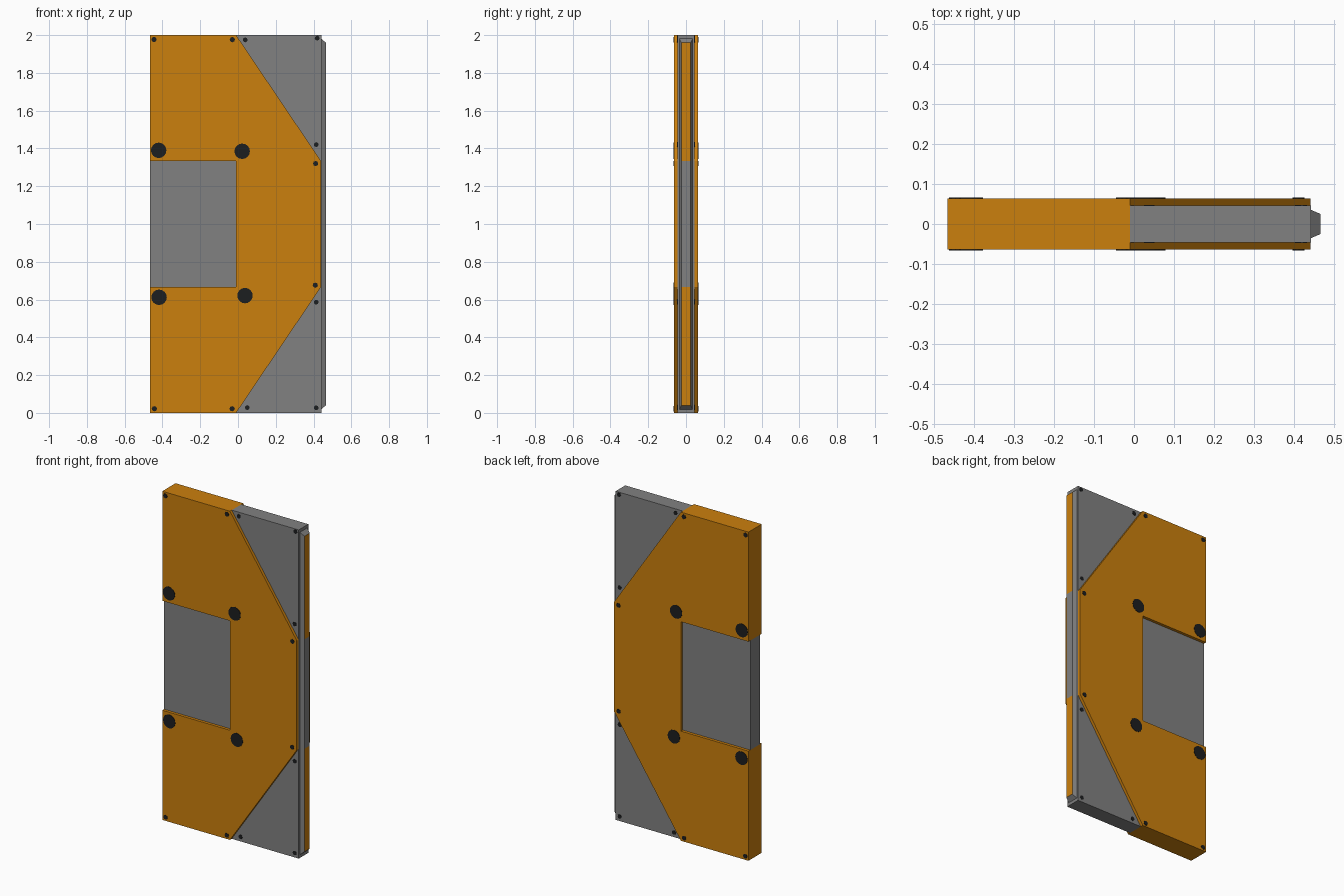
import bpy, bmesh, math
from mathutils import Matrix

if "Cube" in bpy.data.objects:
    bpy.data.objects.remove(bpy.data.objects["Cube"])


def material(name, rgb):
    m = bpy.data.materials.new(name)
    m.diffuse_color = (*rgb, 1)
    m.use_nodes = True
    m.node_tree.nodes["Principled BSDF"].inputs["Base Color"].default_value = m.diffuse_color
    return m


ORANGE = material("orange_paint", (0.60, 0.215, 0.004))
GREY = material("grey_metal", (0.22, 0.22, 0.22))
BLACK = material("black_bolt", (0.012, 0.013, 0.014))

LEFT, RIGHT, MID = -0.465, 0.44, -0.01
PLATE, CORE = 0.0635, 0.046      # half thicknesses
Z1, Z2, H = 0.667, 1.333, 2.0


def finish(bm, name, *mats):
    bmesh.ops.recalc_face_normals(bm, faces=bm.faces)
    mesh = bpy.data.meshes.new(name)
    bm.to_mesh(mesh)
    bm.free()
    for m in mats:
        mesh.materials.append(m)
    obj = bpy.data.objects.new(name, mesh)
    bpy.context.collection.objects.link(obj)
    return obj


def prism(name, outline, half, mat):
    """Extrude an x-z outline through the door thickness."""
    bm = bmesh.new()
    face = bm.faces.new([bm.verts.new((x, -half, z)) for x, z in outline])
    ext = bmesh.ops.extrude_face_region(bm, geom=[face])
    moved = [g for g in ext["geom"] if isinstance(g, bmesh.types.BMVert)]
    bmesh.ops.translate(bm, verts=moved, vec=(0, 2 * half, 0))
    return finish(bm, name, mat)


# Thick orange C-shaped door shell
prism("door_shell", [(LEFT, 0), (MID, 0), (RIGHT, Z1), (RIGHT, Z2), (MID, H), (LEFT, H),
                     (LEFT, Z2), (MID, Z2), (MID, Z1), (LEFT, Z1)], PLATE, ORANGE)

# Thinner grey panels: window block and two corner triangles
prism("window_panel", [(LEFT, Z1), (MID, Z1), (MID, Z2), (LEFT, Z2)], CORE, GREY)
prism("lower_corner", [(MID, 0), (RIGHT, 0), (RIGHT, Z1)], CORE, GREY)
prism("upper_corner", [(MID, H), (RIGHT, Z2), (RIGHT, H)], CORE, GREY)

# Grey strip along the closing edge, behind the tongue
prism("edge_strip", [(RIGHT - 0.001, 0), (RIGHT + 0.001, 0),
                     (RIGHT + 0.001, H), (RIGHT - 0.001, H)], CORE, GREY)

# Tapered tongue; the end face is orange except for its middle third
bm = bmesh.new()
rings = []
for x, half, inset in ((RIGHT, 0.036, 0.018), (0.465, 0.025, 0.04)):
    zs = (inset, Z1, Z2, H - inset)
    rings.append([[bm.verts.new((x, s * half, z)) for z in zs] for s in (-1, 1)])
base, tip = rings
for i in range(3):
    f = bm.faces.new((tip[0][i], tip[1][i], tip[1][i + 1], tip[0][i + 1]))
    f.material_index = 0 if i == 1 else 1
    for s in (0, 1):
        bm.faces.new((base[s][i], tip[s][i], tip[s][i + 1], base[s][i + 1]))
for e in (0, 3):
    bm.faces.new((base[0][e], base[1][e], tip[1][e], tip[0][e]))
finish(bm, "tongue", GREY, ORANGE)


# Bolt heads on both sides
def bolts(name, spots, radius, surface, sides):
    bm = bmesh.new()
    rot = Matrix.Rotation(math.pi / 2, 4, 'X')
    for x, z in spots:
        for s in (-1, 1):
            bmesh.ops.create_cone(bm, cap_ends=True, segments=sides, radius1=radius,
                                  radius2=radius, depth=0.004,
                                  matrix=Matrix.Translation((x, s * surface, z)) @ rot)
    finish(bm, name, BLACK)


bolts("large_bolts", [(-0.42, 1.39), (0.022, 1.385), (-0.418, 0.612), (0.037, 0.621)],
      0.041, PLATE, 16)
bolts("shell_screws", [(-0.445, 1.977), (-0.03, 1.976), (0.411, 1.32),
                       (0.409, 0.676), (-0.443, 0.022), (-0.031, 0.022)], 0.014, PLATE, 8)
bolts("corner_screws", [(0.038, 1.975), (0.419, 1.984), (0.414, 1.42),
                        (0.414, 0.586), (0.049, 0.028), (0.414, 0.027)], 0.013, CORE, 8)
